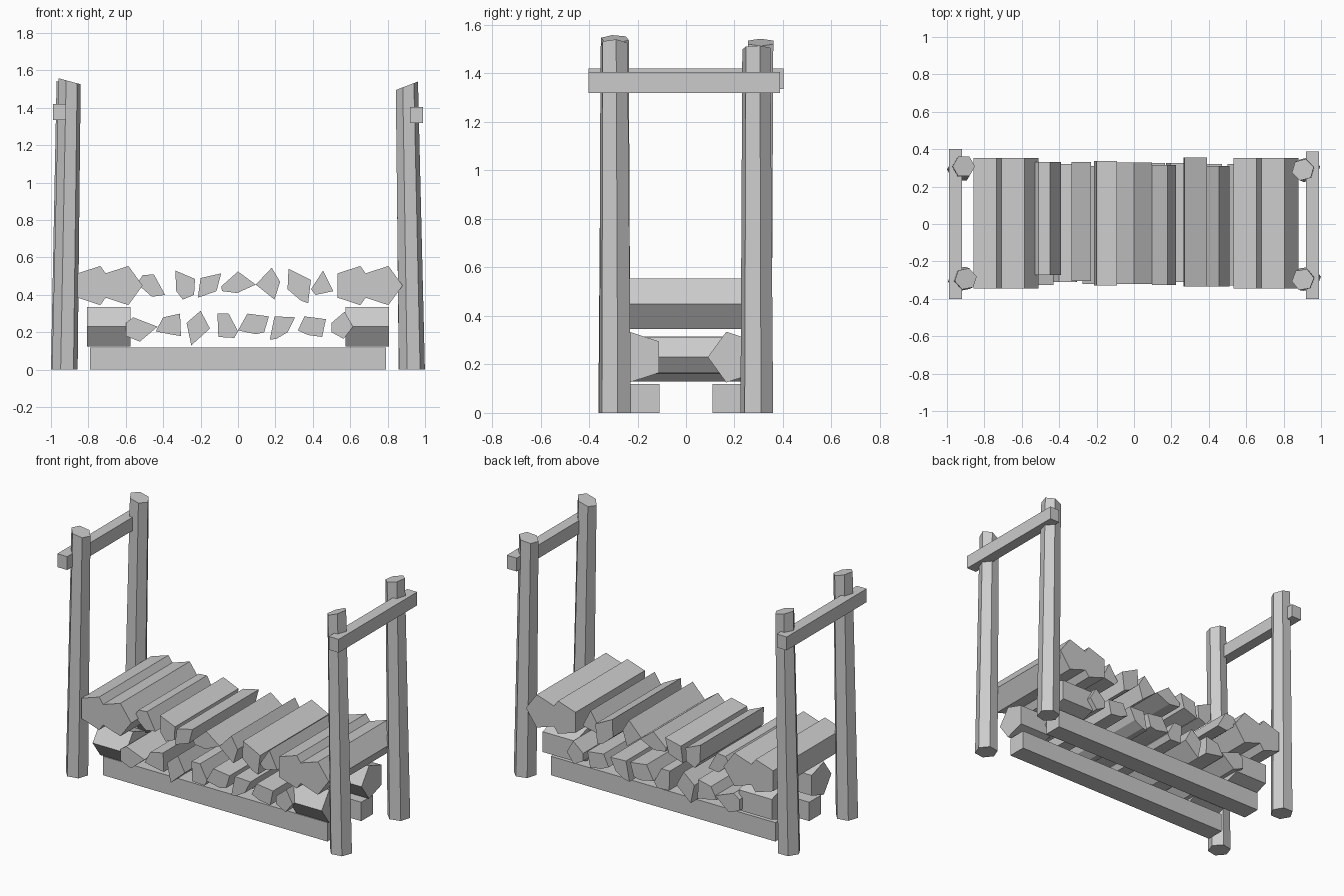
import bpy, bmesh, math
from mathutils import Vector

wood = bpy.data.materials.new("grey_wood")
wood.diffuse_color = (0.6, 0.6, 0.6, 1)


def loft(name, ring_a, ring_b):
    """Closed solid between two matching rings of 3D points."""
    bm = bmesh.new()
    a = [bm.verts.new(p) for p in ring_a]
    b = [bm.verts.new(p) for p in ring_b]
    n = len(a)
    bm.faces.new(a)
    bm.faces.new(b[::-1])
    for i in range(n):
        bm.faces.new((a[i], b[i], b[(i + 1) % n], a[(i + 1) % n]))
    bmesh.ops.recalc_face_normals(bm, faces=bm.faces)
    me = bpy.data.meshes.new(name)
    bm.to_mesh(me)
    bm.free()
    me.materials.append(wood)
    ob = bpy.data.objects.new(name, me)
    bpy.context.collection.objects.link(ob)
    return ob


def prism_y(name, profile, y0, y1):
    return loft(name, [(x, y0, z) for x, z in profile], [(x, y1, z) for x, z in profile])


def prism_x(name, profile, x0, x1):
    return loft(name, [(x0, y, z) for y, z in profile], [(x1, y, z) for y, z in profile])


def ngon(cx, cy, r, n, start=0.0):
    return [(cx + r * math.cos(start + i * math.tau / n),
             cy + r * math.sin(start + i * math.tau / n)) for i in range(n)]


def box(x0, x1, z0, z1):
    return [(x0, z0), (x1, z0), (x1, z1), (x0, z1)]


# leaning six-sided posts with slanted tops:
# name, bottom centre, top centre, top height, top slope along x, turn
for name, b, t, h, slope, turn in (
        ("front_left_post", (-0.926, -0.295), (-0.90, -0.293), 1.542, -0.27, 0.2),
        ("back_left_post", (-0.93, 0.292), (-0.91, 0.308), 1.528, -0.25, 0.0),
        ("front_right_post", (0.93, -0.292), (0.903, -0.297), 1.518, 0.38, 0.15),
        ("back_right_post", (0.927, 0.292), (0.903, 0.29), 1.502, 0.22, 0.25)):
    low = [(x, y, 0) for x, y in ngon(*b, 0.07, 6, turn)]
    top = [(x, y, h + slope * (x - t[0])) for x, y in ngon(*t, 0.06, 6, turn)]
    loft(name, low, top)

# rails joining each pair of posts
prism_y("left_rail", box(-0.99, -0.92, 1.335, 1.42), -0.402, 0.402)
prism_y("right_rail", box(0.92, 0.99, 1.32, 1.405), -0.402, 0.387)

# ground beams
for side, y in (("front", -0.17), ("back", 0.17)):
    prism_x(side + "_ground_beam", box(y - 0.06, y + 0.06, 0, 0.12), -0.79, 0.79)

# short five-sided logs lying along x at the four corners
for side, y in (("front", -0.2), ("back", 0.2)):
    for end, x in (("left", -0.69), ("right", 0.69)):
        prism_x(f"{side}_{end}_corner_log", ngon(y, 0.23, 0.11, 5, math.pi), x - 0.116, x + 0.116)

# big five-sided logs across both ends of the upper layer
for i, x in enumerate((-0.77, -0.62, 0.62, 0.77)):
    prism_y(f"end_log_{i + 1}", ngon(x, 0.45, 0.11, 5), -0.345, 0.352)

# split firewood: y start, y end, profile in x and z
lower = (
    (-0.325, 0.32, ((-0.60, 0.25), (-0.56, 0.28), (-0.43, 0.23), (-0.525, 0.15), (-0.60, 0.18))),
    (-0.31, 0.32, ((-0.44, 0.205), (-0.40, 0.28), (-0.31, 0.30), (-0.305, 0.18), (-0.365, 0.19))),
    (-0.32, 0.31, ((-0.275, 0.25), (-0.20, 0.315), (-0.15, 0.22), (-0.25, 0.13))),
    (-0.31, 0.32, ((-0.11, 0.30), (-0.05, 0.30), (0.0, 0.205), (-0.02, 0.17), (-0.105, 0.175))),
    (-0.32, 0.325, ((0.0, 0.21), (0.05, 0.30), (0.165, 0.285), (0.14, 0.20), (0.095, 0.19))),
    (-0.31, 0.325, ((0.17, 0.16), (0.195, 0.285), (0.305, 0.28), (0.265, 0.20), (0.205, 0.165))),
    (-0.32, 0.32, ((0.32, 0.21), (0.355, 0.285), (0.47, 0.27), (0.45, 0.175), (0.375, 0.185))),
    (-0.33, 0.32, ((0.50, 0.25), (0.57, 0.31), (0.615, 0.23), (0.565, 0.165), (0.50, 0.20))),
)
upper = (
    (-0.272, 0.332, ((-0.54, 0.46), (-0.51, 0.505), (-0.45, 0.51), (-0.39, 0.40), (-0.46, 0.39))),
    (-0.305, 0.332, ((-0.335, 0.53), (-0.23, 0.485), (-0.235, 0.40), (-0.295, 0.375), (-0.33, 0.42))),
    (-0.328, 0.338, ((-0.215, 0.385), (-0.20, 0.49), (-0.09, 0.515), (-0.115, 0.42))),
    (-0.32, 0.328, ((-0.09, 0.445), (0.0, 0.525), (0.095, 0.455), (-0.005, 0.41), (-0.085, 0.42))),
    (-0.325, 0.315, ((0.095, 0.455), (0.18, 0.545), (0.225, 0.47), (0.195, 0.375))),
    (-0.335, 0.355, ((0.265, 0.43), (0.27, 0.54), (0.39, 0.48), (0.375, 0.355), (0.335, 0.37))),
    (-0.335, 0.31, ((0.39, 0.43), (0.455, 0.53), (0.51, 0.42), (0.415, 0.40))),
)
for layer, rows in (("lower", lower), ("upper", upper)):
    for i, (y0, y1, profile) in enumerate(rows):
        prism_y(f"{layer}_split_log_{i + 1}", profile, y0, y1)
